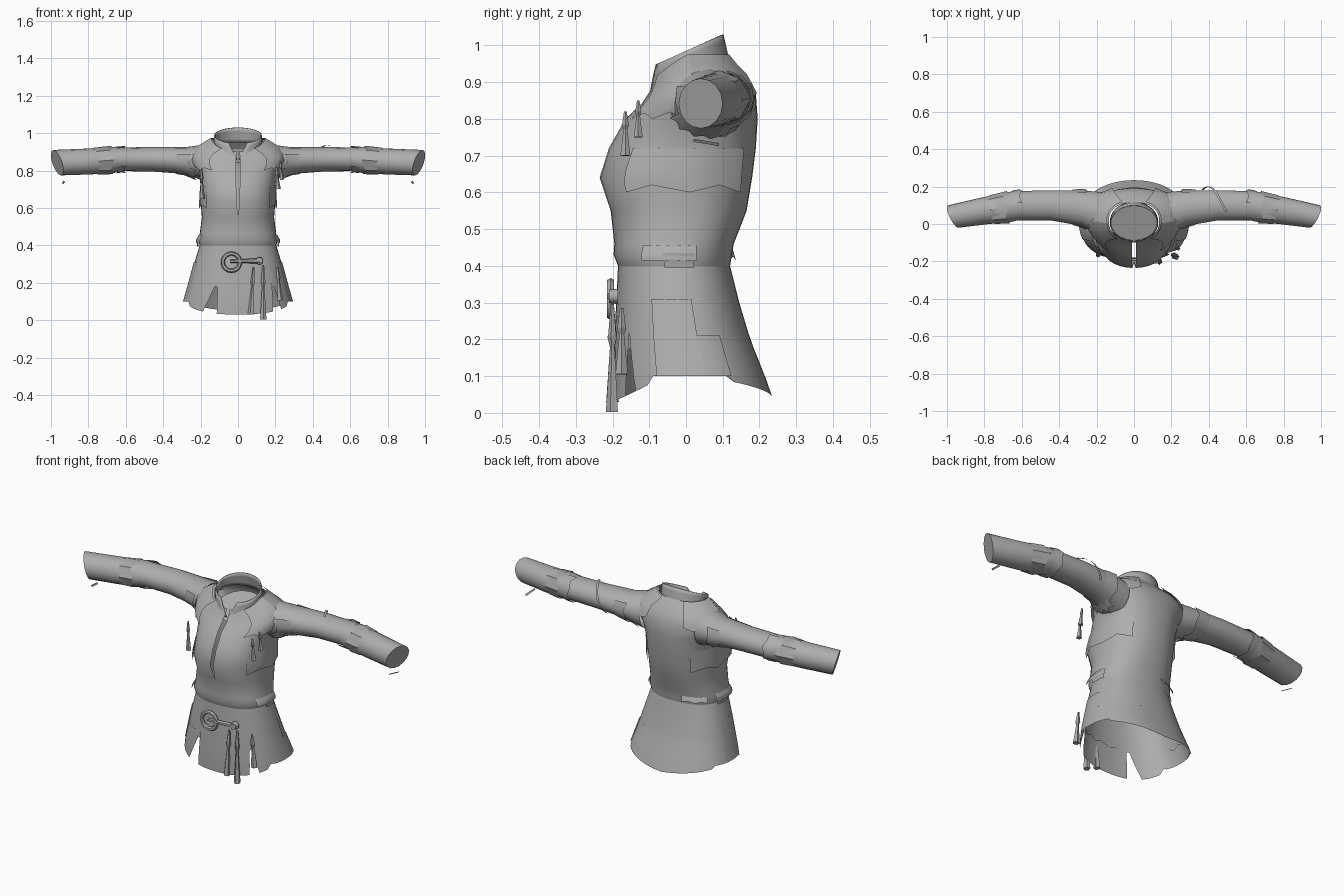
import bpy, bmesh, math
from math import sin, cos, pi
from mathutils import Vector

cube = bpy.data.objects.get("Cube")
if cube:
    bpy.data.objects.remove(cube, do_unlink=True)

cloth = bpy.data.materials.new("grey cloth")
cloth.use_nodes = True
GREY = (0.42, 0.42, 0.42, 1)
cloth.diffuse_color = GREY
cloth.node_tree.nodes["Principled BSDF"].inputs["Base Color"].default_value = GREY

# Torso cross-sections: height, half width, front y, back y
TORSO = [(0.0, .31, -.2, .25), (.1, .29, -.2, .215), (.2, .262, -.195, .175),
         (.3, .235, -.19, .145), (.4, .205, -.185, .12), (.43, .213, -.197, .125),
         (.46, .205, -.195, .13), (.55, .193, -.205, .165), (.64, .2, -.235, .18),
         (.72, .2, -.21, .19), (.8, .212, -.165, .195), (.87, .25, -.12, .19),
         (.92, .225, -.1, .165), (.97, .135, -.085, .115)]
# Sleeve cross-sections: x, centre y, centre z, radius y, radius z
SLEEVE = [(.17, .05, .84, .12, .1), (.28, .085, .853, .095, .072),
          (.45, .1, .86, .08, .066), (.62, .098, .86, .078, .063),
          (.66, .092, .857, .08, .069), (.8, .07, .848, .071, .069),
          (.967, .04, .842, .06, .068)]


def sample(table, k):
    k = min(max(k, table[0][0]), table[-1][0])
    for p, q in zip(table, table[1:]):
        if k <= q[0]:
            f = (k - p[0]) / (q[0] - p[0])
            return [a + (b - a) * f for a, b in zip(p, q)]


def boxy(t):
    return math.copysign(abs(t) ** .87, t)


def torso(a, z, off=0):
    """Point on the torso; angle 0 is the front, growing towards +x."""
    _, w, yf, yb = sample(TORSO, z)
    if z > .8:  # neckline dips at the front
        z = .8 + (z - .8) * (.6 + .4 * min(1, (1 - cos(a)) / .9))
    return ((w + off) * boxy(sin(a)), (yf + yb) / 2 - ((yb - yf) / 2 + off) * boxy(cos(a)), z)


def sleeve(side, x, a, off=0):
    """Point on a sleeve; the end slants towards the wrist."""
    _, cy, cz, ry, rz = sample(SLEEVE, x)
    dy, dz = (ry + off) * cos(a), (rz + off) * sin(a)
    slant = max(0, (x - .6) / .367)
    return (side * (x + slant * (.45 * dy + .3 * dz)), cy + dy, cz + dz)


def finish(name, bm):
    bmesh.ops.remove_doubles(bm, verts=bm.verts, dist=1e-5)
    me = bpy.data.meshes.new(name)
    bm.to_mesh(me)
    bm.free()
    me.materials.append(cloth)
    ob = bpy.data.objects.new(name, me)
    bpy.context.collection.objects.link(ob)
    bpy.ops.object.select_all(action='DESELECT')
    ob.select_set(True)
    bpy.context.view_layer.objects.active = ob
    bpy.ops.object.shade_smooth_by_angle(angle=math.radians(40))
    return ob


def grid(name, fn, us, vs, cap=False, flip=False):
    """Surface through fn(u, v) on lists of parameters."""
    bm = bmesh.new()
    rows = [[bm.verts.new(fn(u, v)) for u in us] for v in vs]
    for r, s in zip(rows, rows[1:]):
        for i in range(len(us) - 1):
            bm.faces.new((r[i], r[i + 1], s[i + 1], s[i]))
    if cap:
        bm.faces.new(rows[-1][:-1])
    if flip:
        bmesh.ops.reverse_faces(bm, faces=bm.faces)
    return finish(name, bm)


def steps(a, b, n):
    return [a + (b - a) * i / n for i in range(n + 1)]


def lerp(a, b, t):
    return a + (b - a) * t


def flap(name, side, a0, a1, z0, z1, off=.005, lift=0, n=6, jag=0):
    """Cloth piece lying on the torso; jag makes a torn lower edge."""
    def fn(u, v):
        tear = jag * (1 - v) * (round(u * n) % 2)
        return torso(side * lerp(a0, a1, u), lerp(z0, z1, v) + tear, off + lift * (1 - v))
    grid(name, fn, steps(0, 1, n), steps(0, 1, 4), flip=side < 0)


# Bodice with a narrow front opening above the waist
def bodice_point(u, z):
    gap = .03 * min(1, max(0, (z - .55) / .1))
    return torso(lerp(gap, 2 * pi - gap, u), z)


grid("bodice", bodice_point, steps(0, 1, 40), [r[0] for r in TORSO if r[0] >= .4])


# Skirt: whole above, split into a front tongue and a wide wrap below
def hem(a):
    b = min(a, 2 * pi - a) if a > 0 else -a
    if b < 1.1:
        return .03 + .05 * (b / 1.1) ** 2
    return .1 if b < 2.1 else .085 - .04 * (b - 2.1)


grid("skirt_top", torso, steps(0, 2 * pi, 40), [.22, .3, .35, .4])


def skirt_part(name, top, bottom, n):
    def fn(u, v):
        a = lerp(lerp(*bottom, u), lerp(*top, u), v)
        return torso(a, lerp(hem(a), .22, v))
    grid(name, fn, steps(0, 1, n), steps(0, 1, 4))


skirt_part("skirt_front", (-.37, .72), (-.33, .62), 10)
skirt_part("skirt_wrap", (.72, 2 * pi - .37), (.84, 2 * pi - .62), 48)

# Torn inner lining of the skirt
flap("skirt_lining", 1, 0, 2 * pi, .17, .4, -.006, 0, 40, .015)

# Undershirt visible inside the neck opening, sloping down to the front
grid("undershirt", lambda a, r: (.13 * r * sin(a), .01 - .11 * r * cos(a), .88 - .04 * r * cos(a)),
     steps(0, 2 * pi, 24), [1, .5, 0])

# Side gores, waist folds, torso side panels and shoulder yoke
for s, side in ((1, "left"), (-1, "right")):
    flap(side + "_gore", s, 1.2, 1.75, .1, .31, .004)
    flap(side + "_step_patch", s, 1.75, 2.1, .1, .21, .004)
    flap(side + "_waist_fold", s, 1.1, 1.9, .415, .455, .004, .012)
    flap(side + "_waist_tab", s, 1.45, 1.85, .395, .435, .012)
    flap(side + "_side_panel", s, .9, 2.5, .6, .72, .004, .008, 4, .02)
    flap(side + "_yoke_front", s, .6, 1.5, .8, .975, .01, .004, 4, .02)
    flap(side + "_yoke_back", s, 1.5, 2.75, .85, .975, .01, .004, 5, .02)
flap("back_waist_fold", -1, 2.2, 2.9, .415, .445, .004, .014, 4, .01)


# Standing collar, high at the back and meeting in a V at the front
def collar_point(u, v):
    gap = lerp(.03, .4, v)
    a = lerp(gap, 2 * pi - gap, u)
    rise = (1 - cos(a)) / 2
    top, base = lerp(.945, 1.03, rise), lerp(.86, .95, min(1, rise * 1.7))
    w, yf, yb = lerp(.13, .128, v), lerp(-.1, -.09, v), lerp(.12, .102, v)
    return (w * sin(a), (yf + yb) / 2 - (yb - yf) / 2 * cos(a), lerp(base, top, v))


collar = grid("collar", collar_point, steps(0, 1, 28), steps(0, 1, 4))
collar.modifiers.new("thickness", 'SOLIDIFY').thickness = .006

# Sleeves with capped wrists, cuffs, torn elbow bands and loose shreds
for s, side in ((1, "left"), (-1, "right")):
    grid(side + "_sleeve", lambda a, x: sleeve(s, x, a), steps(0, 2 * pi, 16),
         [r[0] for r in SLEEVE], True, s < 0)

    def band(name, x0, x1, a0, a1, off, tear):
        n = 8
        def fn(u, v):
            x = lerp(x0, x1, v) + tear * (1 - v) * (round(u * n) % 2)
            return sleeve(s, x, lerp(a0, a1, u), off * (1.4 - .8 * v))
        grid(side + name, fn, steps(0, 1, n), [0, .5, 1], flip=s < 0)

    band("_cuff", .67, .76, 0, 2 * pi, .005, .02)
    band("_elbow_wrap", .6, .65, -2.6, 1.4, .007, .012)
    band("_upper_band", .25, .33, -3.6, .6, .007, .012)
    band("_armpit_shred", .22, .28, -2.7, -1.2, .01, .02)
    grid(side + "_wrist_shred", lambda u, v: (s * (.925 + .006 * v + .01 * u), .02 + .07 * u,
         .738 - .012 * u + .008 * v), [0, .5, 1], [0, 1])

# Loose strap looped behind the left upper arm
grid("arm_strap", lambda a, v: (.36 + .1 * (a + .6) / 2 + .014 * v, .1 + .1 * cos(a),
     .86 + .075 * sin(a)), steps(-.6, 1.9, 12), [0, 1])


def bar(name, p, q, r0, r1, sides=6):
    """Tapered rod from p to q."""
    p, q = Vector(p), Vector(q)
    bm = bmesh.new()
    bmesh.ops.create_cone(bm, cap_ends=True, segments=sides, radius1=r0, radius2=r1,
                          depth=(q - p).length)
    rot = (q - p).to_track_quat('Z', 'Y')
    for v in bm.verts:
        v.co = rot @ v.co + (p + q) / 2
    finish(name, bm)


# Buckle ring and its tongue
def ring_point(a, b):
    r = .046 + .011 * cos(b)
    return (-.035 + r * cos(a), -.205 + .011 * sin(b), .31 + r * sin(a))


grid("buckle_ring", ring_point, steps(2 * pi, 0, 20), steps(0, 2 * pi, 6))
bar("buckle_tongue", (-.04, -.207, .315), (.12, -.2, .317), .009, .014)
bar("tongue_tip", (.115, -.185, .317), (.115, -.21, .317), .021, .018, 10)


# Hanging tassels: cord, knot and flared end
def tassel(name, x, y, top, bottom, lean=0, k=1):
    h = top - bottom
    pts = [(x + lean * t, y, top - h * t) for t in (0, .3, .4, 1)]
    bar(name + "_cord", pts[1], pts[0], .012 * k, .005 * k, 5)
    bar(name + "_knot", pts[2], pts[1], .007 * k, .014 * k, 5)
    bar(name + "_end", pts[3], pts[2], .018 * k, .007 * k, 5)


tassel("tassel_inner", .085, -.2, .285, .03, -.015)
tassel("tassel_middle", .135, -.2, .295, .003)
tassel("tassel_outer", .21, -.175, .285, .105, .015)
tassel("right_chest_tassel", -.195, -.165, .81, .65, .003, .8)
tassel("left_chest_tassel", .205, -.165, .82, .7, .01, .8)
tassel("left_chest_cord", .225, -.13, .85, .75, .01, .7)
